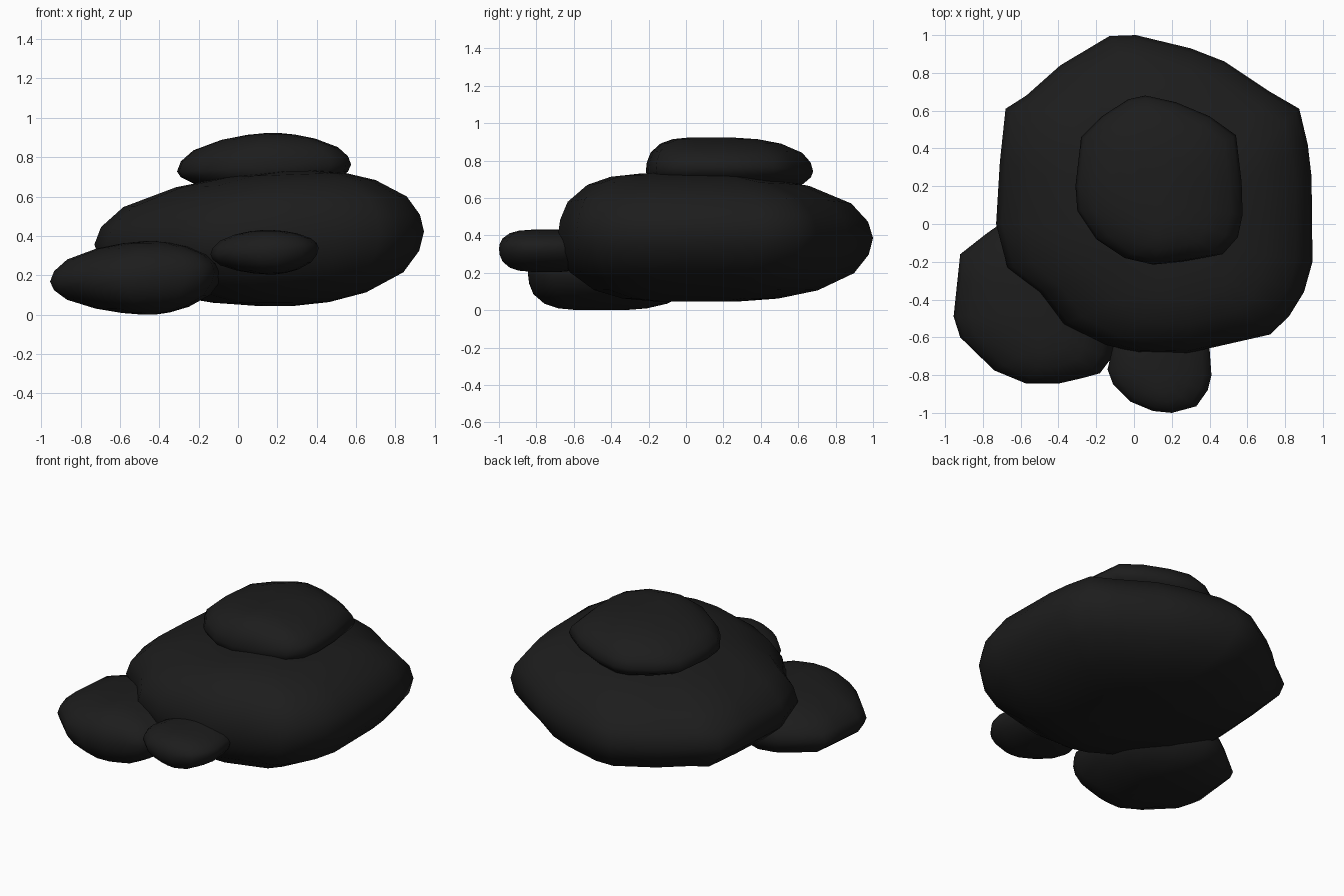
import bpy, bmesh

stone = bpy.data.materials.new("charcoal stone")
stone.diffuse_color = (0.012, 0.012, 0.012, 1)

# Dome cross-section: (outline scale, share of the height from rim to pole)
PROFILE = [(0.975, 0.26), (0.89, 0.55), (0.68, 0.82), (0.45, 0.95), (0.2, 1.0)]


def rock(name, outline, rim, tilt, top, bottom, top_centre, bottom_centre,
         taper, front, top_tilt=0.0):
    """Rounded boulder: plan outline on a tilted rim, domed above and below.
    taper sharpens the left and right edges, front below 1 blunts the front."""
    bm = bmesh.new()

    def ring(scale, share, pole, centre, slope):
        verts = []
        for x, y in outline:
            sx = scale ** taper
            sy = scale ** (front if y < centre[1] else 1.0)
            px = centre[0] + (x - centre[0]) * sx
            py = centre[1] + (y - centre[1]) * sy
            z0 = rim + tilt * x
            z1 = pole + slope * (px - centre[0])
            verts.append(bm.verts.new((px, py, z0 + (z1 - z0) * share)))
        return verts

    rings = [ring(s, h, bottom, bottom_centre, 0) for s, h in reversed(PROFILE)]
    rings.append(ring(1, 0, top, top_centre, 0))
    rings += [ring(s, h, top, top_centre, top_tilt) for s, h in PROFILE]
    n = len(outline)
    for a, b in zip(rings, rings[1:]):
        for i in range(n):
            j = (i + 1) % n
            bm.faces.new((a[i], a[j], b[j], b[i]))
    # close both poles with fans
    for r, c, z in ((rings[0], bottom_centre, bottom), (rings[-1], top_centre, top)):
        pole = bm.verts.new((c[0], c[1], z))
        for i in range(n):
            bm.faces.new((r[i], r[(i + 1) % n], pole))
    bmesh.ops.recalc_face_normals(bm, faces=bm.faces)
    for f in bm.faces:
        f.smooth = True
    mesh = bpy.data.meshes.new(name)
    bm.to_mesh(mesh)
    bm.free()
    mesh.materials.append(stone)
    obj = bpy.data.objects.new(name, mesh)
    bpy.context.collection.objects.link(obj)
    return obj


# Large central boulder
rock("main_boulder",
     [(0.01, 1.0), (-0.13, 0.995), (-0.39, 0.84), (-0.57, 0.68), (-0.68, 0.61),
      (-0.71, 0.33), (-0.73, 0.0), (-0.67, -0.23), (-0.5, -0.36), (-0.37, -0.53),
      (-0.15, -0.64), (0.02, -0.68), (0.28, -0.685), (0.5, -0.635), (0.72, -0.585),
      (0.82, -0.49), (0.9, -0.36), (0.945, -0.2), (0.94, 0.25), (0.92, 0.42),
      (0.875, 0.61), (0.72, 0.7), (0.48, 0.86), (0.3, 0.93)],
     0.385, 0.04, 0.73, 0.045, (0.32, -0.06), (0.2, 0.08), 1.3, 0.75, 0.03)

# Flat boulder resting on top
rock("top_boulder",
     [(0.06, 0.68), (-0.03, 0.66), (-0.17, 0.57), (-0.28, 0.46), (-0.31, 0.2),
      (-0.3, 0.07), (-0.2, -0.08), (-0.05, -0.18), (0.1, -0.215), (0.25, -0.2),
      (0.47, -0.16), (0.55, -0.07), (0.575, 0.05), (0.57, 0.22), (0.54, 0.47),
      (0.4, 0.57), (0.22, 0.645)],
     0.74, 0.04, 0.923, 0.62, (0.18, 0.14), (0.15, 0.2), 1.6, 0.65)

# Low boulder at the front left
rock("left_boulder",
     [(-0.68, 0.02), (-0.78, -0.05), (-0.92, -0.16), (-0.935, -0.3), (-0.955, -0.49),
      (-0.92, -0.6), (-0.74, -0.775), (-0.57, -0.845), (-0.4, -0.845), (-0.27, -0.815),
      (-0.18, -0.79), (-0.12, -0.71), (-0.08, -0.5), (-0.1, -0.27), (-0.2, -0.1),
      (-0.38, 0.0), (-0.55, 0.05)],
     0.225, 0.06, 0.373, 0.0, (-0.44, -0.42), (-0.45, -0.42), 1.6, 0.6)

# Small boulder at the front
rock("small_boulder",
     [(-0.1, -0.6), (-0.14, -0.77), (-0.11, -0.85), (-0.02, -0.94), (0.1, -0.99),
      (0.2, -1.0), (0.33, -0.965), (0.39, -0.88), (0.41, -0.8), (0.4, -0.66),
      (0.35, -0.53), (0.15, -0.45), (0.0, -0.5)],
     0.315, 0.06, 0.43, 0.205, (0.15, -0.72), (0.17, -0.72), 1.5, 0.6)
